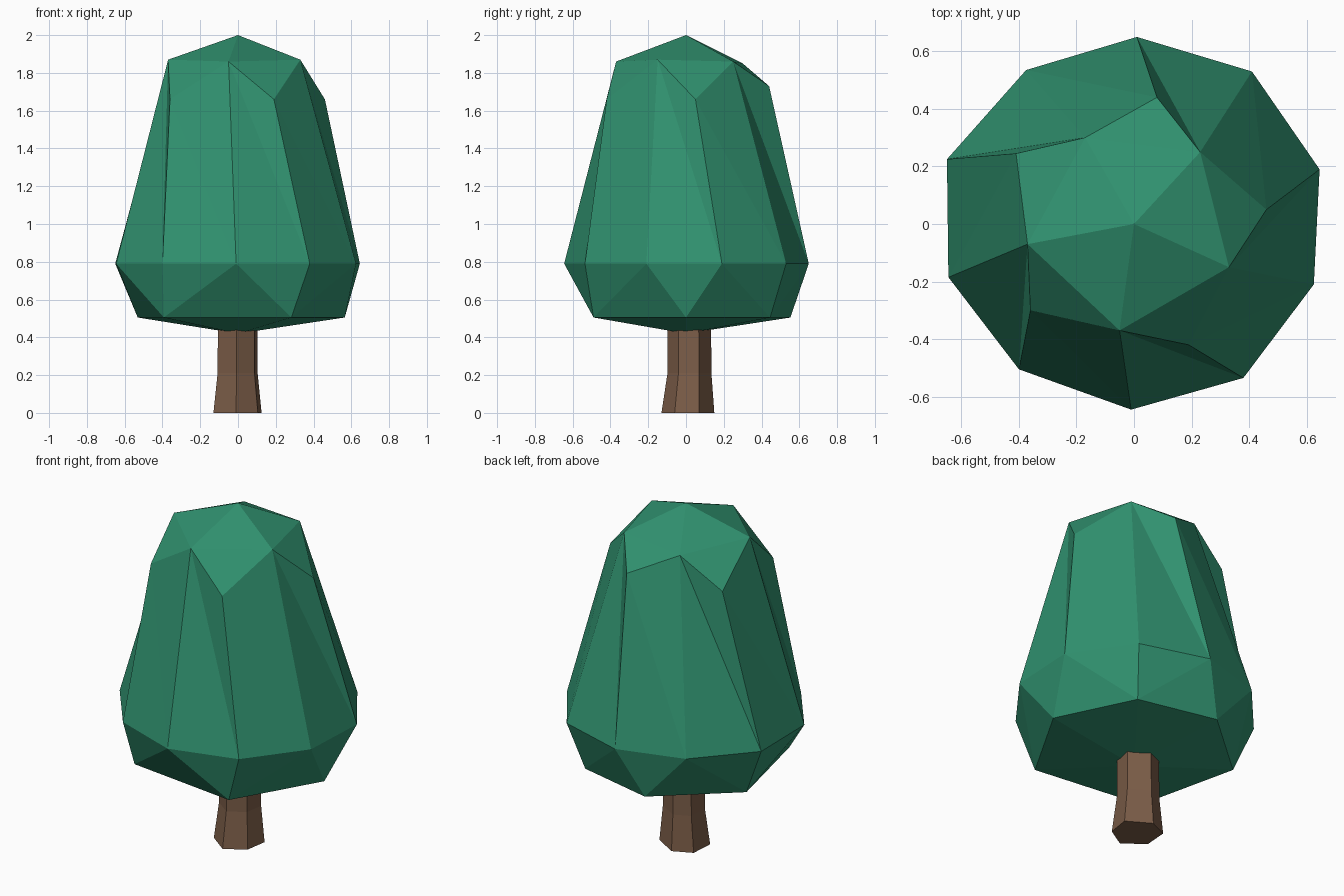
import bpy
import bmesh
from math import cos, sin, radians

cube = bpy.data.objects.get("Cube")
if cube:
    bpy.data.objects.remove(cube, do_unlink=True)


def material(name, color):
    mat = bpy.data.materials.new(name)
    mat.use_nodes = True
    mat.diffuse_color = (*color, 1)
    mat.node_tree.nodes["Principled BSDF"].inputs["Base Color"].default_value = (*color, 1)
    return mat


def finish(bm, name, mat):
    bmesh.ops.recalc_face_normals(bm, faces=bm.faces)
    mesh = bpy.data.meshes.new(name)
    bm.to_mesh(mesh)
    bm.free()
    mesh.materials.append(mat)
    obj = bpy.data.objects.new(name, mesh)
    bpy.context.collection.objects.link(obj)
    return obj


leaf_green = material("leaf green", (0.03, 0.285, 0.16))
bark_brown = material("bark brown", (0.2, 0.11, 0.065))

# Foliage: a ten-sided widest ring, with bulging shoulders above and a faceted bowl below
bm = bmesh.new()


def ring(points):
    return [bm.verts.new(p) for p in points]


crown = ring([(.33, -.15, 1.87), (.23, .25, 1.86), (-.17, .30, 1.85),
              (-.37, -.07, 1.87), (-.05, -.37, 1.86)])
shoulder = ring([(.46, .05, 1.66), (.08, .44, 1.73), (-.41, .245, 1.68),
                 (-.36, -.30, 1.66), (.19, -.42, 1.66)])
waist_xy = [(.625, -.21), (.645, .19), (.41, .53), (.01, .65), (-.375, .535),
            (-.65, .225), (-.645, -.185), (-.40, -.505), (-.01, -.645), (.38, -.535)]
waist = ring([(x, y, .79) for x, y in waist_xy])

# Lower bowl: hull of the waist and a hexagon, with its temporary lid removed
base = ring([(.565 * cos(radians(a)), .565 * sin(radians(a)), .505)
             for a in (-60, 0, 52, 102, 160, 226)])
bottom = bm.verts.new((0, 0, .42))
lid = bm.verts.new((0, 0, 2))
bmesh.ops.convex_hull(bm, input=waist + base + [bottom, lid])
bmesh.ops.delete(bm, geom=[lid], context='VERTS')

# Upper body: five twisted sectors under a pointed cap
tip = bm.verts.new((0, 0, 2))
for k in range(5):
    n = (k + 1) % 5
    side, under, after = waist[2 * k], waist[2 * k + 1], waist[2 * n]
    for face in ((tip, crown[k], crown[n]),
                 (crown[k], shoulder[k], crown[n]),
                 (crown[k], under, shoulder[k]),
                 (crown[k], side, under),
                 (shoulder[k], under, after),
                 (shoulder[k], after, crown[n])):
        bm.faces.new(face)
finish(bm, "foliage", leaf_green)

# Trunk: six-sided, flared at the foot
bm = bmesh.new()
foot = [(.105, -.06), (.125, .07), (-.01, .15), (-.12, .10), (-.13, -.04), (-.01, -.13)]
rings = [ring([(x * s, y * s + dy, z) for x, y in foot])
         for z, s, dy in ((0, 1, 0), (.21, .83, .01), (.46, .82, .01))]
for low, high in zip(rings, rings[1:]):
    for i in range(6):
        j = (i + 1) % 6
        bm.faces.new((low[i], low[j], high[j], high[i]))
bm.faces.new(rings[0])
bm.faces.new(rings[-1])
finish(bm, "trunk", bark_brown)
